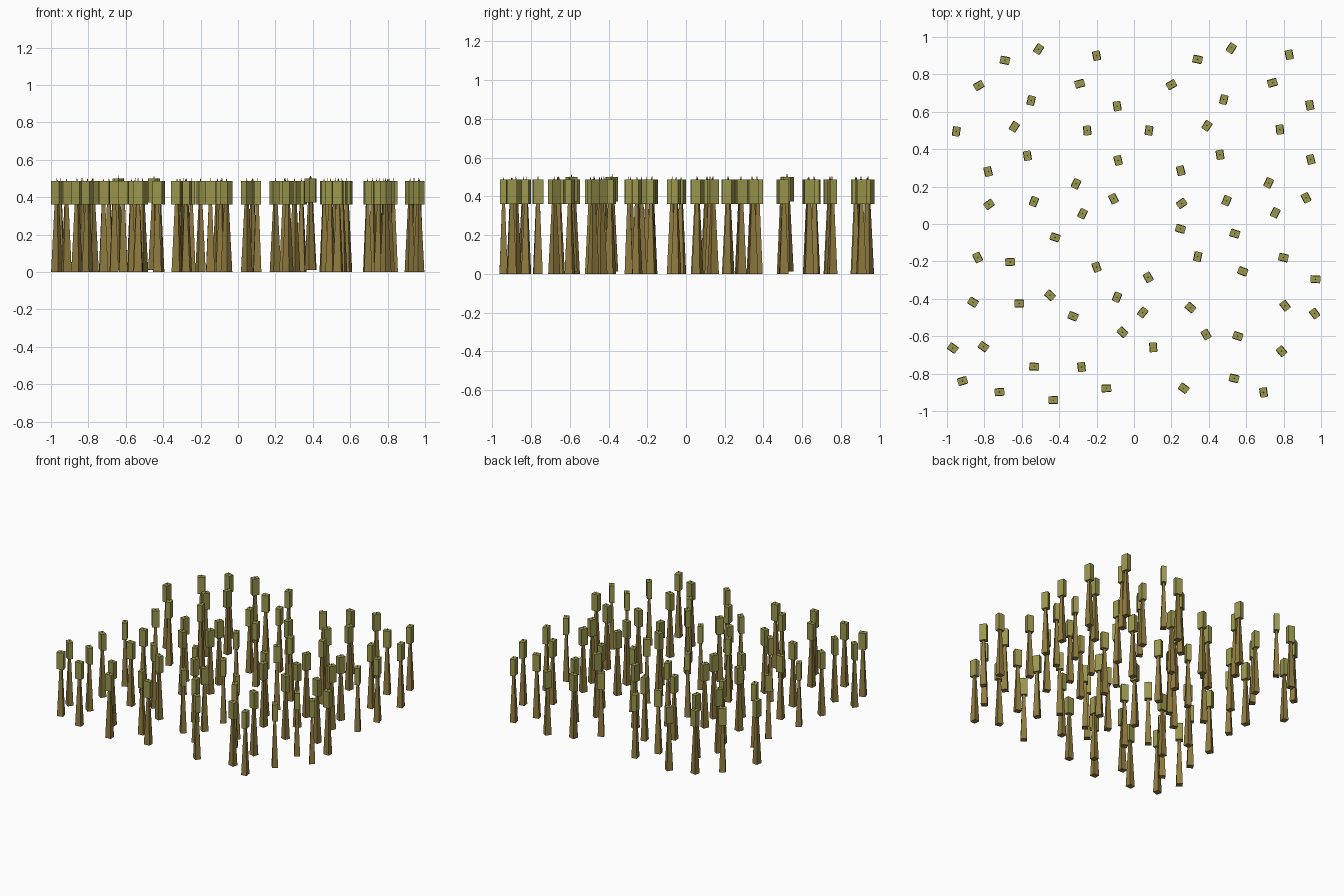
import bpy, bmesh
from math import radians
from mathutils import Matrix, Vector

if "Cube" in bpy.data.objects:
    bpy.data.objects.remove(bpy.data.objects["Cube"])


def material(name, rgb):
    m = bpy.data.materials.new(name)
    m.diffuse_color = (*rgb, 1)
    m.use_nodes = True
    m.node_tree.nodes["Principled BSDF"].inputs["Base Color"].default_value = m.diffuse_color
    return m


stem_mat = material("stem_brown", (0.28, 0.20, 0.05))
head_mat = material("head_olive", (0.33, 0.31, 0.075))

# One clump of reeds: x, y, yaw in degrees, measured around the clump centre
CENTRE = Vector((-0.469, 0.479, 0))
CLUMP = [
    (-.83, .74, 30), (-.69, .875, -12), (-.51, .935, 57), (-.20, .90, 101),
    (-.29, .75, 16), (-.55, .66, 77), (-.95, .495, 81), (-.64, .52, 57),
    (-.25, .50, 96), (-.57, .365, 99), (-.78, .28, 104), (-.31, .215, 65),
    (-.085, .34, 104), (-.09, .63, 100), (-.775, .105, 36), (-.535, .12, 68),
    (-.275, .055, 64), (-.11, .135, 116),
]
RAISED = 7  # this reed sits a touch higher than the rest


def frustum(bm, bottom, top, z0, z1, mat):
    """Four-sided tapered block; sizes are full x and y widths."""
    rings = []
    for (w, d), z in ((bottom, z0), (top, z1)):
        rings.append([bm.verts.new(mat @ Vector((sx * w / 2, sy * d / 2, z)))
                      for sx, sy in ((-1, -1), (1, -1), (1, 1), (-1, 1))])
    a, b = rings
    bm.faces.new(a[::-1])
    bm.faces.new(b)
    for i in range(4):
        j = (i + 1) % 4
        bm.faces.new((a[i], a[j], b[j], b[i]))


def clump_mesh(name, mat, blocks):
    bm = bmesh.new()
    for i, (x, y, yaw) in enumerate(CLUMP):
        lift = 0.012 if i == RAISED else 0
        place = (Matrix.Translation(Vector((x, y, lift)) - CENTRE)
                 @ Matrix.Rotation(radians(yaw), 4, 'Z'))
        for block in blocks:
            frustum(bm, *block, place)
    me = bpy.data.meshes.new(name)
    bm.to_mesh(me)
    bm.free()
    me.materials.append(mat)
    return me


# Flared stems, and box heads with a tiny tip
stems = clump_mesh("reed_stems", stem_mat, [((.046, .042), (.019, .016), 0, .362)])
heads = clump_mesh("reed_heads", head_mat, [((.052, .037), (.052, .037), .36, .488),
                                            ((.004, .004), (.001, .001), .488, .503)])

# The same clump placed four times, two of them turned
for label, x, y, turn in (("back_left", -.469, .479, 0), ("back_right", .561, .484, 0),
                          ("front_left", -.518, -.543, -99.6), ("front_right", .5, -.4575, 62.8)):
    for part, me in (("stems", stems), ("heads", heads)):
        ob = bpy.data.objects.new(f"{label}_reed_{part}", me)
        ob.location = (x, y, 0)
        ob.rotation_euler.z = radians(turn)
        bpy.context.collection.objects.link(ob)
